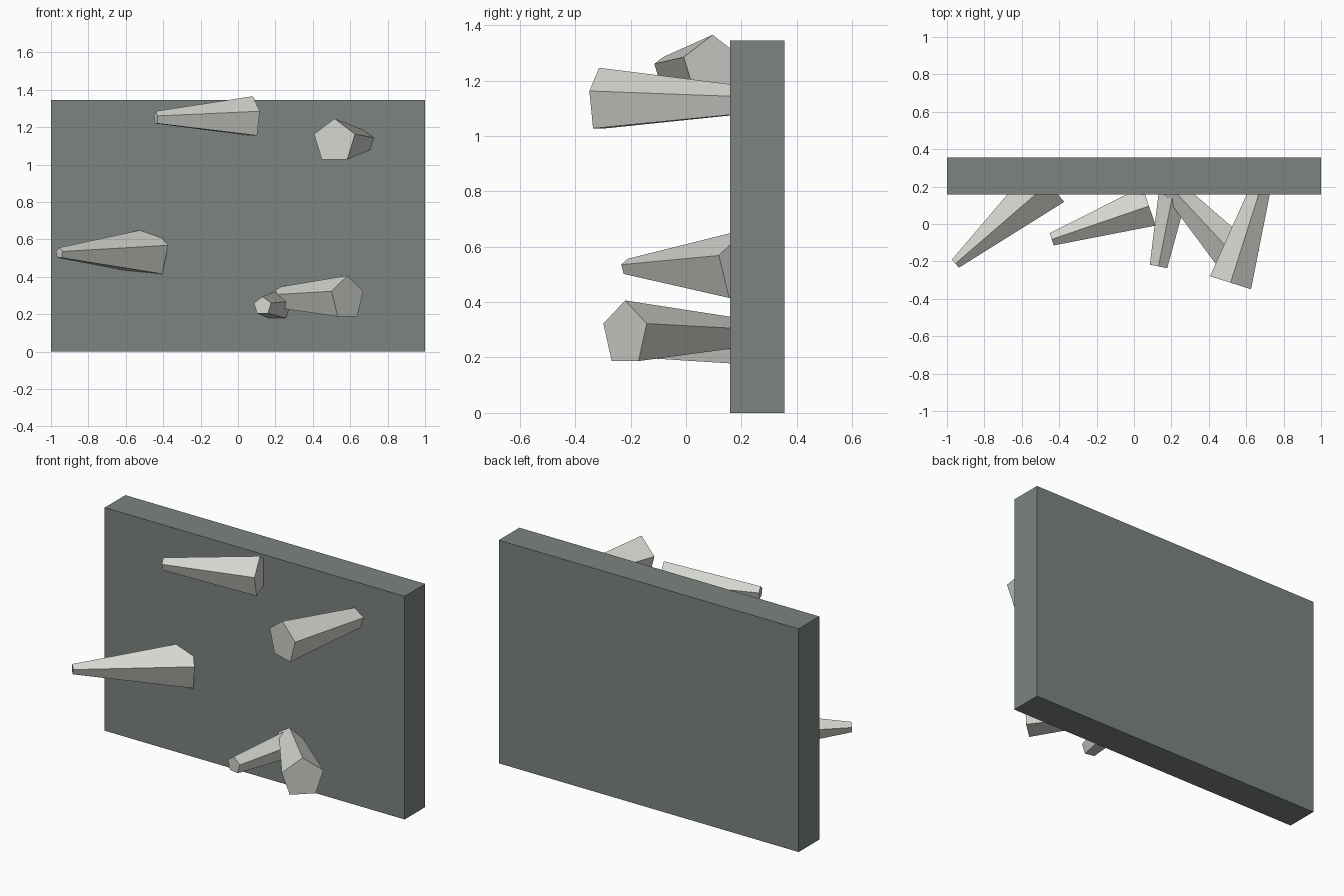
import bpy, bmesh, math
from mathutils import Vector

if "Cube" in bpy.data.objects:
    bpy.data.objects.remove(bpy.data.objects["Cube"])


def material(name, color):
    m = bpy.data.materials.new(name)
    m.diffuse_color = color
    m.use_nodes = True
    m.node_tree.nodes["Principled BSDF"].inputs["Base Color"].default_value = m.diffuse_color
    return m


def add_object(name, bm, mat):
    bmesh.ops.recalc_face_normals(bm, faces=bm.faces)
    mesh = bpy.data.meshes.new(name)
    bm.to_mesh(mesh)
    bm.free()
    mesh.materials.append(mat)
    obj = bpy.data.objects.new(name, mesh)
    bpy.context.collection.objects.link(obj)
    return obj


def peg(name, start, r_start, end, r_end, z, mat, sides=5):
    """Horizontal tapered pentagonal peg with one ridge pointing straight up."""
    a, b = Vector((*start, z)), Vector((*end, z))
    up = Vector((0, 0, 1))
    side = (b - a).normalized().cross(up)
    bm = bmesh.new()
    rings = []
    for centre, r in ((a, r_start), (b, r_end)):
        ring = []
        for i in range(sides):
            t = 2 * math.pi * i / sides
            ring.append(bm.verts.new(centre + r * (side * math.sin(t) + up * math.cos(t))))
        bm.faces.new(ring)
        rings.append(ring)
    for i in range(sides):
        j = (i + 1) % sides
        bm.faces.new((rings[0][i], rings[0][j], rings[1][j], rings[1][i]))
    return add_object(name, bm, mat)


wall_mat = material("slate_grey", (0.20, 0.23, 0.22, 1))
peg_mat = material("pale_stone", (0.66, 0.67, 0.62, 1))

# Upright wall slab
bm = bmesh.new()
bmesh.ops.create_cube(bm, size=1)
for v in bm.verts:
    v.co = (v.co.x * 2, v.co.y * 0.196 + 0.257, (v.co.z + 0.5) * 1.345)
add_object("wall_slab", bm, wall_mat)

# Pegs: start (x, y), radius, end (x, y), radius, height
pegs = {
    "upper_left_peg": ((-0.440, -0.082), 0.036, (0.080, 0.096), 0.116, 1.249),
    "middle_left_peg": ((-0.955, -0.212), 0.030, (-0.458, 0.217), 0.137, 0.526),
    "upper_right_peg": ((0.516, -0.314), 0.121, (0.689, 0.229), 0.053, 1.125),
    "lower_right_peg": ((0.585, -0.220), 0.121, (0.195, 0.200), 0.056, 0.285),
    "lower_small_peg": ((0.131, -0.227), 0.050, (0.228, 0.264), 0.088, 0.244),
}
for name, (start, r0, end, r1, z) in pegs.items():
    peg(name, start, r0, end, r1, z, peg_mat)
